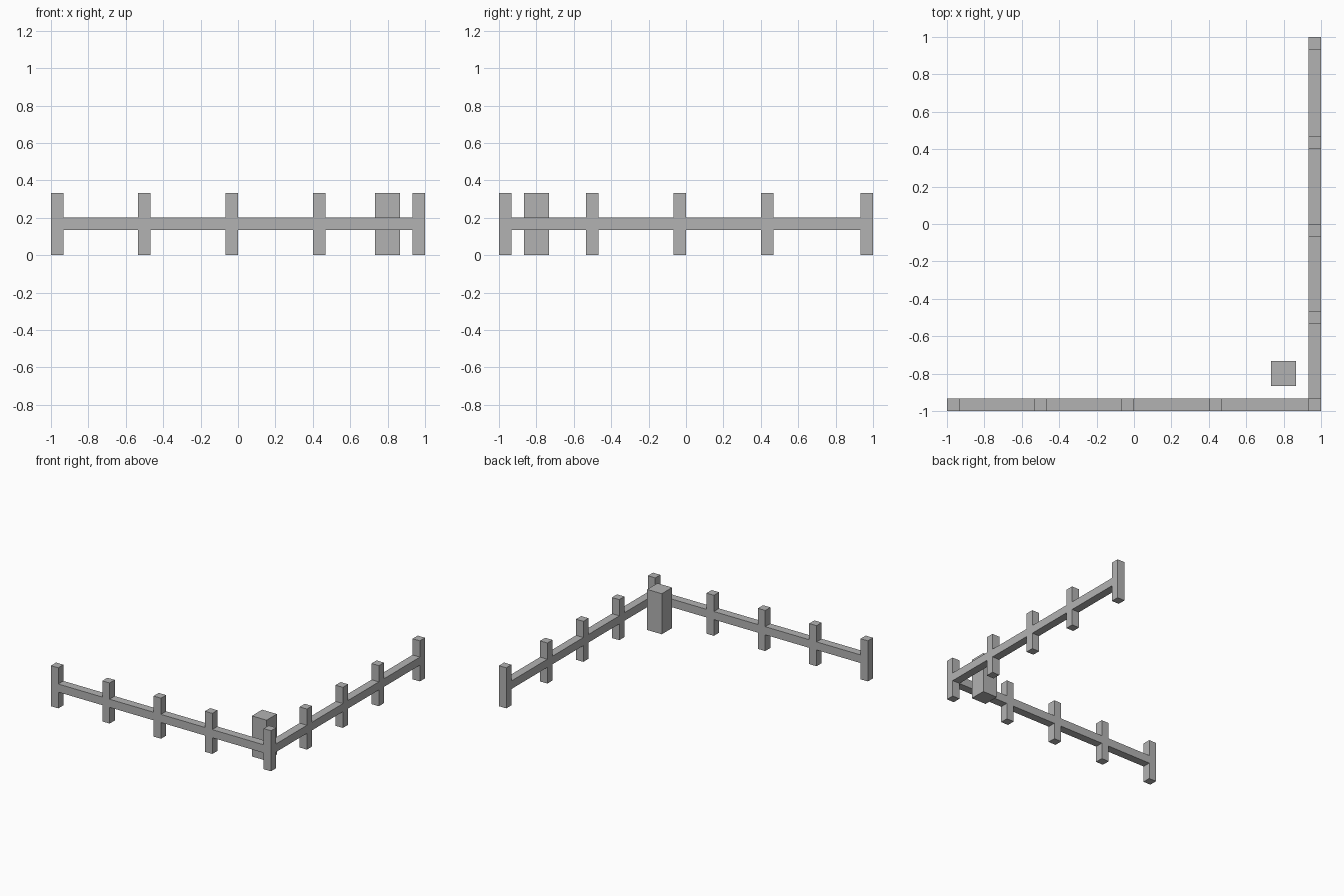
import bpy
import bmesh
from mathutils import Vector

if "Cube" in bpy.data.objects:
    bpy.data.objects.remove(bpy.data.objects["Cube"])

grey = bpy.data.materials.new("plain_grey")
grey.diffuse_color = (0.45, 0.45, 0.45, 1)
grey.use_nodes = True
grey.node_tree.nodes["Principled BSDF"].inputs["Base Color"].default_value = grey.diffuse_color


def box(name, lo, hi):
    """Axis-aligned box between two corners."""
    lo, hi = Vector(lo), Vector(hi)
    bm = bmesh.new()
    bmesh.ops.create_cube(bm, size=1)
    bmesh.ops.scale(bm, vec=hi - lo, verts=bm.verts)
    bmesh.ops.translate(bm, vec=(lo + hi) / 2, verts=bm.verts)
    mesh = bpy.data.meshes.new(name)
    bm.to_mesh(mesh)
    bm.free()
    mesh.materials.append(grey)
    obj = bpy.data.objects.new(name, mesh)
    bpy.context.collection.objects.link(obj)


W = 1 / 15                                # post and rail thickness
H = 1 / 3                                 # post height
RAIL_LO, RAIL_HI = 2 * W, 3 * W
starts = [-1, -8 * W, -W, 6 * W, 14 * W]  # near edge of each post along a run

# Corner post shared by both runs
box("corner_post", (1 - W, -1, 0), (1, -1 + W, H))

# Front run: posts and the flush rails between them
for s in starts[:-1]:
    box("front_post", (s, -1, 0), (s + W, -1 + W, H))
for a, b in zip(starts, starts[1:]):
    box("front_rail", (a + W, -1, RAIL_LO), (b, -1 + W, RAIL_HI))

# Side run
for s in starts[1:]:
    box("side_post", (1 - W, s, 0), (1, s + W, H))
for a, b in zip(starts, starts[1:]):
    box("side_rail", (1 - W, a + W, RAIL_LO), (1, b, RAIL_HI))

# Thick free-standing post inside the corner
box("inner_post", (11 * W, -13 * W, 0), (13 * W, -11 * W, H))
